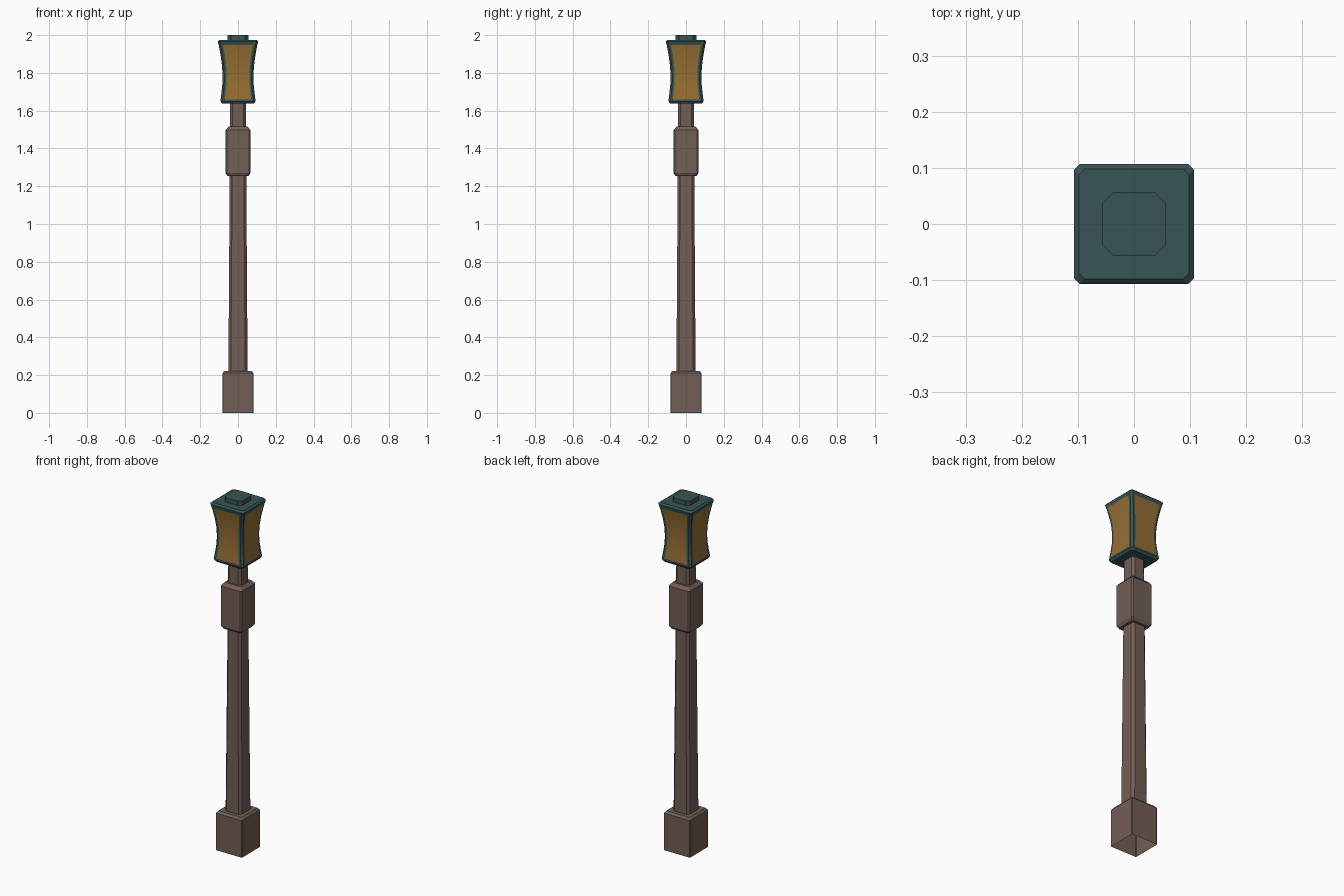
import bpy
import bmesh

cube = bpy.data.objects.get("Cube")
if cube:
    bpy.data.objects.remove(cube, do_unlink=True)


def material(name, rgb):
    m = bpy.data.materials.new(name)
    m.use_nodes = True
    m.diffuse_color = (*rgb, 1)
    m.node_tree.nodes["Principled BSDF"].inputs["Base Color"].default_value = (*rgb, 1)
    return m


BROWN = material("brown wood", (0.171, 0.114, 0.095))
TEAL = material("dark teal metal", (0.040, 0.089, 0.089))
AMBER = material("amber glass", (0.305, 0.160, 0.034))


def ring(half, cut, frame=None):
    """Square outline with cut corners; frame adds two points per side for a pane."""
    a = half - cut
    side = [-a, a] if frame is None else [-a, frame - half, half - frame, a]
    pts = []
    for ux, uy in ((0, -1), (1, 0), (0, 1), (-1, 0)):
        pts += [(ux * half - uy * t, uy * half + ux * t) for t in side]
    return pts


def loft(name, rows, cut, mats, frame=None, pane=None, open_bottom=False):
    """Skin stacked square outlines given as (height, half width)."""
    bm = bmesh.new()
    rings = [[bm.verts.new((x, y, z)) for x, y in ring(h, cut, frame)] for z, h in rows]
    n = len(rings[0])
    for low, high in zip(rings, rings[1:]):
        for i in range(n):
            j = (i + 1) % n
            f = bm.faces.new((low[i], low[j], high[j], high[i]))
            z = f.calc_center_median().z
            if pane and i % 4 == 1 and pane[0] < z < pane[1]:
                f.material_index = 1
    if not open_bottom:
        bm.faces.new(rings[0][::-1])
    bm.faces.new(rings[-1])
    bmesh.ops.remove_doubles(bm, verts=bm.verts, dist=0.0001)
    mesh = bpy.data.meshes.new(name)
    bm.to_mesh(mesh)
    bm.free()
    for m in mats:
        mesh.materials.append(m)
    obj = bpy.data.objects.new(name, mesh)
    bpy.context.collection.objects.link(obj)
    return obj


# Hollow foot block, tapering post and collar
loft("foot_block", [(0, 0.082), (0.21, 0.082), (0.222, 0.072)], 0.003, [BROWN],
     open_bottom=True)
loft("post", [(0.21, 0.051), (1.645, 0.041)], 0.013, [BROWN])
loft("collar", [(1.254, 0.056), (1.27, 0.066), (1.497, 0.066), (1.515, 0.05)],
     0.007, [BROWN])

# Lantern with a pinched waist and a framed pane on each side
profile = [(1.637, 0.084), (1.649, 0.093), (1.66, 0.092), (1.70, 0.087),
           (1.74, 0.083), (1.78, 0.082), (1.83, 0.084), (1.88, 0.090),
           (1.92, 0.097), (1.947, 0.102), (1.966, 0.107), (1.975, 0.098)]
lantern = loft("lantern", profile, 0.010, [TEAL, AMBER], frame=0.022, pane=(1.66, 1.947))
bpy.context.view_layer.objects.active = lantern
lantern.select_set(True)
bpy.ops.object.shade_smooth_by_angle(angle=0.4)

# Cap plate on the lantern roof
loft("roof_cap", [(1.97, 0.056), (2.0, 0.056)], 0.019, [TEAL])
